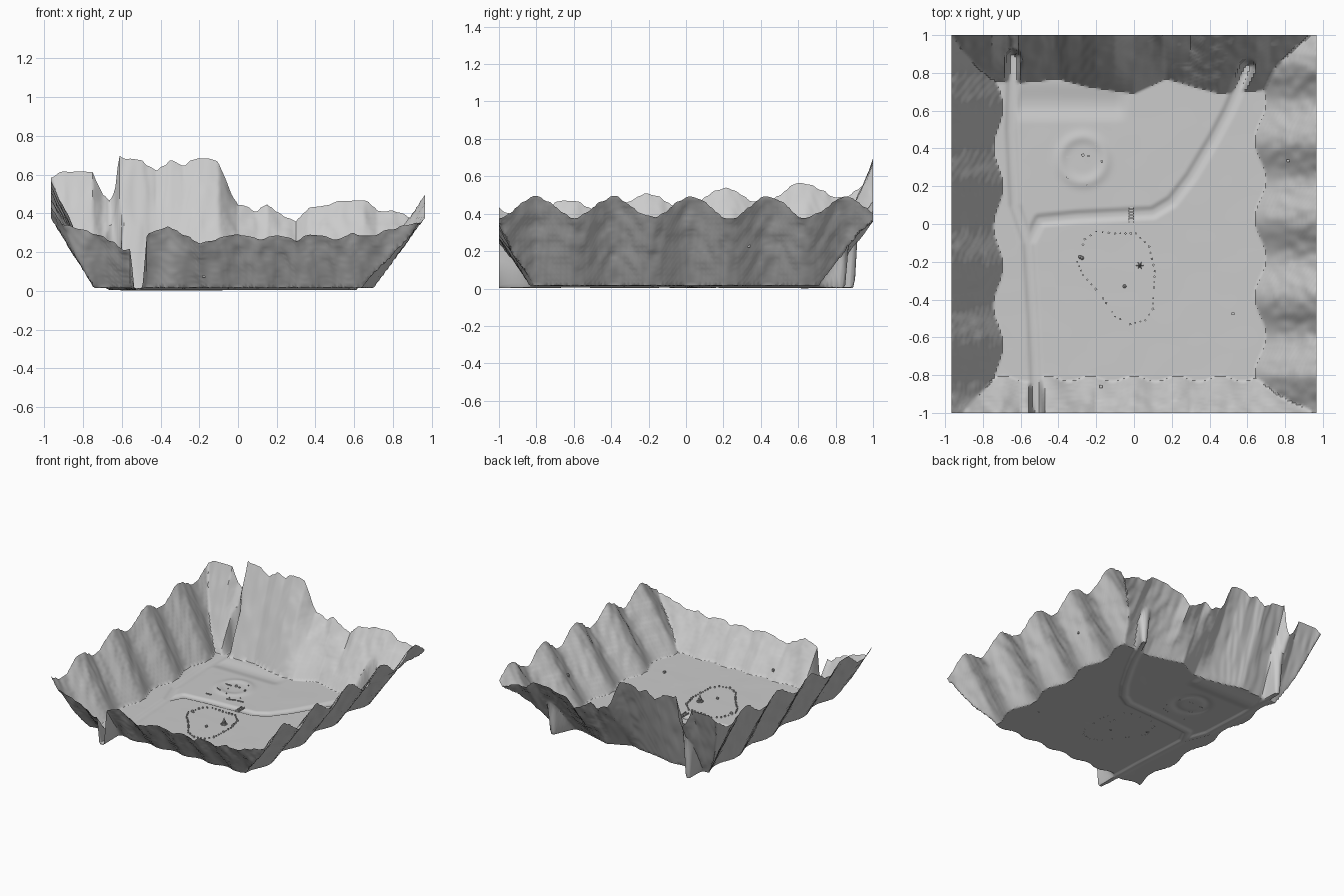
import bpy, bmesh, math, random
from mathutils import Vector, Matrix, noise

if "Cube" in bpy.data.objects:
    bpy.data.objects.remove(bpy.data.objects["Cube"])

random.seed(4)
FLOOR, XM = 0.015, 0.965

# edge and toe profiles of the valley walls, read along each side
BACK_TOP = [(-.97, .57), (-.9, .6), (-.75, .6), (-.7, .48), (-.66, .45), (-.635, .5), (-.615, .68),
            (-.5, .66), (-.42, .6), (-.35, .66), (-.28, .63), (-.2, .68), (-.1, .65), (-.04, .5),
            (0, .43), (.1, .4), (.15, .43), (.22, .38), (.3, .34), (.36, .41), (.5, .44),
            (.65, .46), (.72, .4), (.8, .4), (.97, .33)]
BACK_TOE = [(-.97, .76), (-.6, .75), (-.4, .77), (-.25, .73), (0, .69), (.17, .77), (.3, .73),
            (.45, .69), (.6, .7), (.97, .74)]
FRONT_TOP = [(-.97, .33), (-.87, .32), (-.7, .27), (-.6, .2), (-.55, .2), (-.46, .28), (-.36, .32),
             (-.2, .23), (0, .28), (.1, .25), (.2, .27), (.3, .25), (.4, .28), (.5, .25),
             (.6, .28), (.7, .27), (.8, .31), (.97, .34)]
MAIN_RIVER = [(-.64, .88), (-.65, .5), (-.63, .1), (-.56, -.1), (-.535, -.5), (-.51, -1.1)]
SIDE_RIVER = [(.6, .83), (.5, .6), (.42, .45), (.3, .25), (.2, .12), (.1, .06), (-.3, .04),
              (-.5, .02), (-.56, -.1)]


def lerp(table, x):
    for (a, p), (b, q) in zip(table, table[1:]):
        if x <= b:
            return p + (q - p) * max(0, (x - a) / (b - a))
    return table[-1][1]


def smooth(a, b, x):
    t = min(1, max(0, (x - a) / (b - a)))
    return t * t * (3 - 2 * t)


def path_distance(path, x, y):
    best = 9
    for (ax, ay), (bx, by) in zip(path, path[1:]):
        dx, dy = bx - ax, by - ay
        t = min(1, max(0, ((x - ax) * dx + (y - ay) * dy) / (dx * dx + dy * dy)))
        best = min(best, math.hypot(x - ax - t * dx, y - ay - t * dy))
    return best


def height(x, y):
    # four sloping walls; the highest one wins
    wr = math.cos(math.tau * (y + .8) / .413)
    wl = math.cos(math.tau * (y - .62) / .42)
    wf = math.cos(math.tau * x / .23)
    toe_r, toe_l, toe_f = .67 - .03 * wr, .72 - .025 * wl, .82 - .015 * wf
    toe_b = lerp(BACK_TOE, x)
    wall = max(0,
               (.42 + .055 * wr) * (x - toe_r) / (XM - toe_r),
               (.46 + .07 * y + .045 * wl) * (-x - toe_l) / (XM - toe_l),
               lerp(FRONT_TOP, x) * (-y - toe_f) / (1 - toe_f),
               lerp(BACK_TOP, x) * (y - toe_b) / (1 - toe_b))
    if wall > 0:
        wall += .012 * min(1, wall * 6) * noise.noise(Vector((x * 18, y * 18, 0)))
        wall -= .003 * math.sin(math.tau * wall / .03)
    # river beds cut through the walls
    d = min(path_distance(MAIN_RIVER, x, y), path_distance(SIDE_RIVER, x, y))
    z = FLOOR + wall * smooth(.018, .045, d)
    z -= .011 * (1 - smooth(.01, .04, d))
    # hollow under the cliff, round mound and camp rise
    z -= .014 * smooth(-.63, -.6, x) * (1 - smooth(-.1, -.02, x)) * smooth(.53, .63, y) * (1 - smooth(.64, .76, y))
    r = math.hypot(x + .27, y - .34)
    z += .008 * math.exp(-((r - .12) / .03) ** 2)
    z += .001 * noise.noise(Vector((x * 6, y * 6, 3)))
    return max(0, z)


def finish(name, bm, smooth_angle=None):
    me = bpy.data.meshes.new(name)
    bm.to_mesh(me)
    bm.free()
    ob = bpy.data.objects.new(name, me)
    bpy.context.collection.objects.link(ob)
    if smooth_angle:
        bpy.context.view_layer.objects.active = ob
        ob.select_set(True)
        bpy.ops.object.shade_smooth_by_angle(angle=smooth_angle)
        ob.select_set(False)
    return ob


def add_box(bm, x, y, size, turn=0, lift=0.4):
    m = (Matrix.Translation((x, y, height(x, y) + size[2] * lift))
         @ Matrix.Rotation(turn, 4, 'Z') @ Matrix.Diagonal((*size, 1)))
    bmesh.ops.create_cube(bm, size=1, matrix=m)


# valley terrain sheet
bm = bmesh.new()
NX, NY = 180, 188
grid = []
for j in range(NY + 1):
    y = -1 + 2 * j / NY
    grid.append([bm.verts.new((x, y, height(x, y))) for x in
                 (-XM + 2 * XM * i / NX for i in range(NX + 1))])
for j in range(NY):
    for i in range(NX):
        bm.faces.new((grid[j][i], grid[j][i + 1], grid[j + 1][i + 1], grid[j + 1][i]))
finish("valley_terrain", bm, math.radians(40))

# ring of camp fence stones
bm = bmesh.new()
RING = [(-.3, -.2), (-.26, -.08), (-.2, -.04), (-.1, -.05), (.01, -.05), (.08, -.12), (.11, -.25),
        (.1, -.45), (.06, -.51), (-.02, -.53), (-.1, -.49), (-.18, -.37), (-.27, -.27), (-.3, -.2)]
for (ax, ay), (bx, by) in zip(RING, RING[1:]):
    n = max(2, round(math.hypot(bx - ax, by - ay) / .03))
    for k in range(n):
        t = k / n
        s = random.uniform(.006, .012)
        add_box(bm, ax + (bx - ax) * t, ay + (by - ay) * t, (s, s, s * 1.3), random.uniform(0, 3))
finish("camp_stones", bm)

# gate boulders
bm = bmesh.new()
for x, y in [(-.275, -.18), (-.285, -.175), (-.05, -.33)]:
    bmesh.ops.create_icosphere(bm, subdivisions=1, radius=.011,
                               matrix=Matrix.Translation((x, y, height(x, y) + .006)))
finish("boulders", bm)

# pole tent with a stone circle
bm = bmesh.new()
base = Vector((.03, -.22, height(.03, -.22)))
for k in range(6):
    a = math.tau * k / 6
    foot = Vector((.02 * math.cos(a), .02 * math.sin(a), 0))
    pole = Vector((0, 0, .055)) - foot
    bmesh.ops.create_cone(bm, cap_ends=True, segments=5, radius1=.0018, radius2=.0012, depth=pole.length,
                          matrix=Matrix.Translation(base + foot + pole / 2)
                          @ pole.to_track_quat('Z', 'Y').to_matrix().to_4x4())
bmesh.ops.create_cone(bm, cap_ends=True, segments=10, radius1=.01, radius2=.002, depth=.045,
                      matrix=Matrix.Translation(base + Vector((0, 0, .022))))
for k in range(14):
    a = math.tau * k / 14
    add_box(bm, .03 + .022 * math.cos(a), -.22 + .022 * math.sin(a), (.006, .006, .006), a)
finish("pole_tent", bm)

# plank bridge over the side river
bm = bmesh.new()
for k in range(6):
    y = .01 + .015 * k
    bmesh.ops.create_cube(bm, size=1, matrix=Matrix.Translation((-.015, y, .02)) @ Matrix.Diagonal((.028, .011, .003, 1)))
    for x in (-.027, -.003):
        bmesh.ops.create_cube(bm, size=1, matrix=Matrix.Translation((x, y, .024)) @ Matrix.Diagonal((.004, .004, .014, 1)))
finish("bridge", bm)

# fallen logs near the mound
bm = bmesh.new()
for x, y, length, turn in [(-.335, .355, .05, 0), (-.34, .24, .045, -.4), (-.36, .14, .045, 0),
                           (-.17, .155, .07, .3), (-.1, .17, .05, .1)]:
    add_box(bm, x, y, (length, .005, .008), turn)
finish("logs", bm)

# crates and rubble around the mound
bm = bmesh.new()
for x, y, s in [(-.27, .365, .015), (-.24, .36, .01), (-.2, .42, .006), (-.17, .33, .012), (-.25, .21, .008),
                (-.2, .18, .006), (-.13, .22, .006), (-.3, .3, .006)]:
    add_box(bm, x, y, (s, s, s), random.uniform(0, 1))
finish("crates", bm)

# lone marker blocks on the slopes
bm = bmesh.new()
for x, y in [(.815, .335), (.525, -.475), (-.175, -.86)]:
    add_box(bm, x, y, (.015, .015, .018))
finish("marker_blocks", bm)
